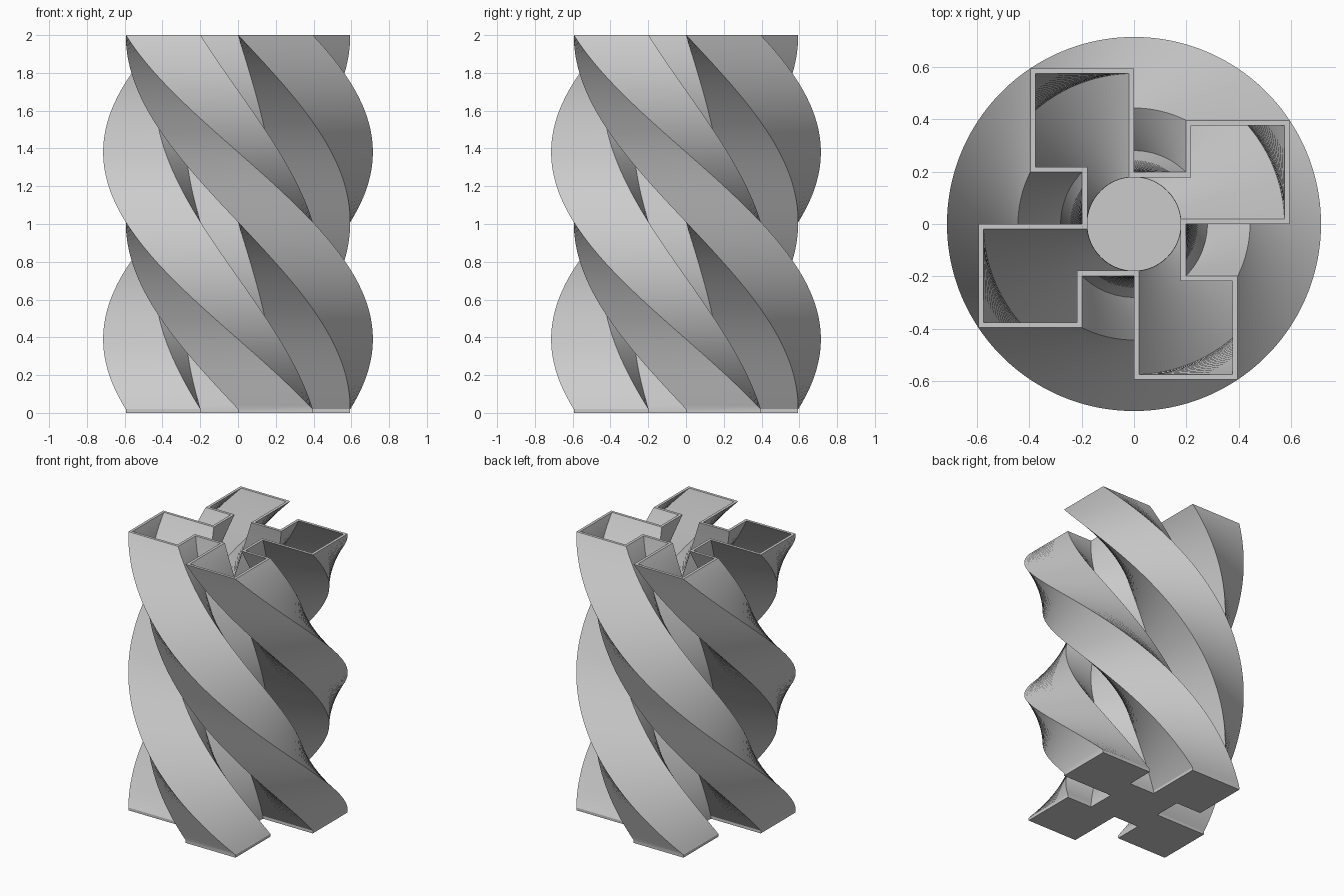
import bpy
import bmesh
from math import pi
from mathutils import Matrix, Vector

cube = bpy.data.objects.get("Cube")
if cube:
    bpy.data.objects.remove(cube, do_unlink=True)

HEIGHT = 2.0
UNIT = HEIGHT / 101      # base and wall thickness
SLICES = 100
TWIST = -pi              # half a turn, clockwise going up

# Pinwheel outline: one arm, repeated four times
ARM = [(10, -10), (10, 0), (30, 0), (30, 20), (10, 20)]
outline = [Matrix.Rotation(k * pi / 2, 2) @ Vector(p) * UNIT
           for k in range(4) for p in ARM]


def inset(points, distance):
    """Move every corner of a counter-clockwise outline inwards."""
    result = []
    for i, p in enumerate(points):
        before = (p - points[i - 1]).normalized()
        after = (points[(i + 1) % len(points)] - p).normalized()
        d = before + after
        result.append(p + Vector((-d.y, d.x)) * distance)
    return result


def add_ring(bm, points, z, angle=0.0):
    turn = Matrix.Rotation(angle, 2)
    return [bm.verts.new((*(turn @ p), z)) for p in points]


def bridge(bm, low, high):
    n = len(low)
    for i in range(n):
        j = (i + 1) % n
        bm.faces.new((low[i], low[j], high[j], high[i]))


def twisted_wall(bm, points):
    """Twisted skin from the top of the base to the rim."""
    rings = []
    for s in range(SLICES + 1):
        t = s / SLICES
        rings.append(add_ring(bm, points, UNIT + (HEIGHT - UNIT) * t, TWIST * t))
        if s:
            bridge(bm, rings[-2], rings[-1])
    return rings[0], rings[-1]


bm = bmesh.new()
outer_low, outer_rim = twisted_wall(bm, outline)
inner_low, inner_rim = twisted_wall(bm, inset(outline, UNIT))

# Rim, inside floor and straight base plate
bridge(bm, outer_rim, inner_rim)
bm.faces.new(inner_low)
foot = add_ring(bm, outline, 0)
bridge(bm, foot, outer_low)
bm.faces.new(foot)
bmesh.ops.recalc_face_normals(bm, faces=bm.faces[:])

mesh = bpy.data.meshes.new("twisted_vase")
bm.to_mesh(mesh)
bm.free()
vase = bpy.data.objects.new("twisted_vase", mesh)
bpy.context.collection.objects.link(vase)

# Plain grey material
grey = bpy.data.materials.new("light_grey")
grey.use_nodes = True
colour = (0.6, 0.6, 0.6, 1)
grey.diffuse_color = colour
grey.node_tree.nodes["Principled BSDF"].inputs["Base Color"].default_value = colour
mesh.materials.append(grey)

# Smooth twisted faces with crisp corners
bpy.ops.object.select_all(action='DESELECT')
vase.select_set(True)
bpy.context.view_layer.objects.active = vase
bpy.ops.object.shade_smooth_by_angle(angle=pi / 6)
